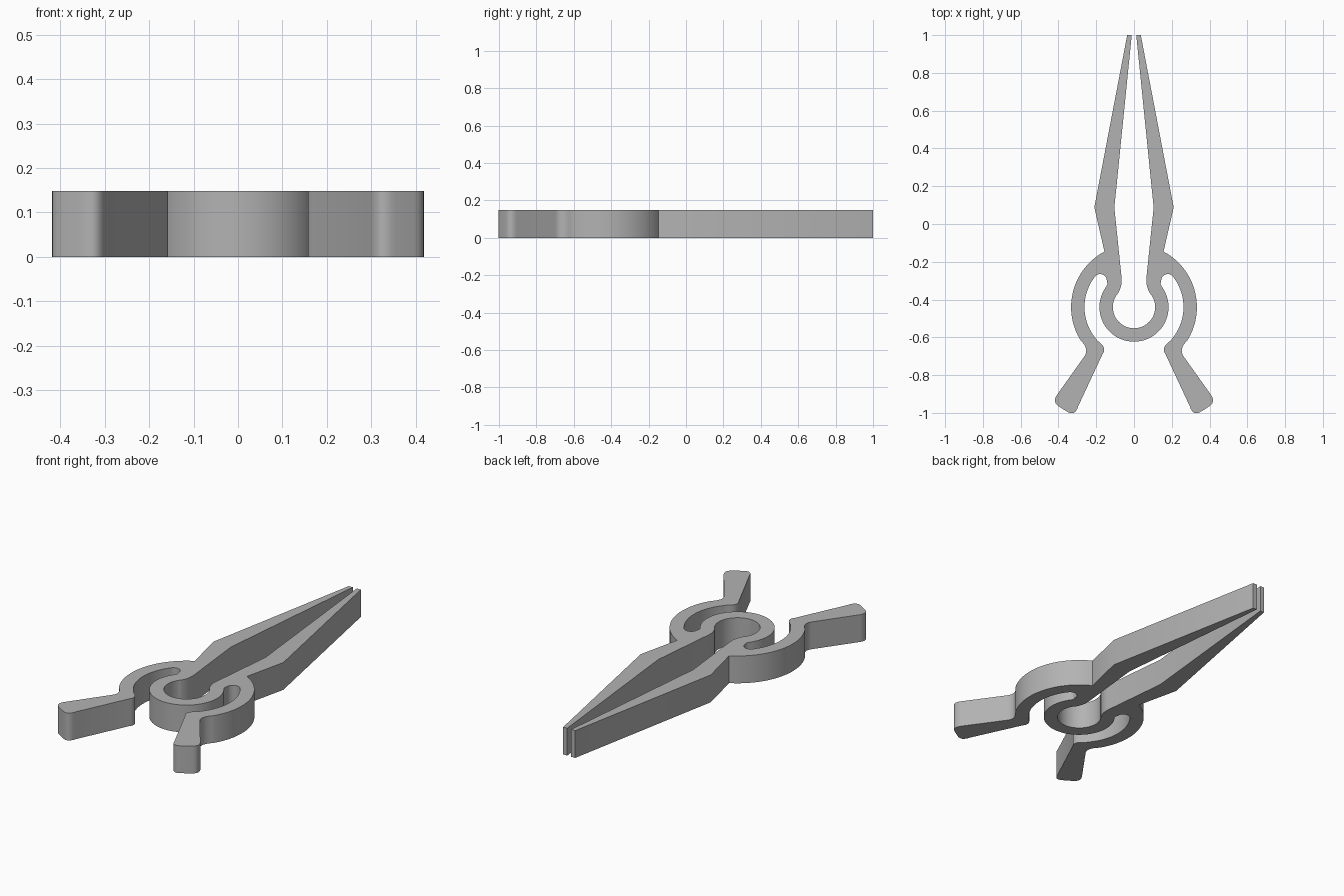
import bpy
import bmesh
from math import cos, sin, radians
from mathutils import Vector

if "Cube" in bpy.data.objects:
    bpy.data.objects.remove(bpy.data.objects["Cube"], do_unlink=True)

HEIGHT = 0.148
RING = (0, -0.44)        # shared centre of spring ring and outer arms
NECK = (0.195, -0.298)   # centre of the bend from ring to jaw
SLOT = (0.179, -0.30)    # round end of the slot


def arc(centre, radius, start, end, steps):
    angles = [radians(start + (end - start) * i / steps) for i in range(steps + 1)]
    return [Vector((centre[0] + radius * cos(a), centre[1] + radius * sin(a))) for a in angles]


def bend(a, control, b, steps=8):
    a, c, b = Vector(a), Vector(control), Vector(b)
    ts = [i / steps for i in range(steps + 1)]
    return [a * (1 - t) ** 2 + c * 2 * t * (1 - t) + b * t * t for t in ts]


# Half outline, from the inside of the ring round to its outside
half = arc(RING, 0.112, -90, 36, 24)
half += arc(NECK, 0.13, 215, 176, 8)
# jaw
half += [Vector(p) for p in ((0.104, 0.087), (0.012, 1), (0.036, 1), (0.21, 0.088))]
# outer arm and its notch
half += arc(RING, 0.333, 62, -30, 28)
half += bend((0.282, -0.616), (0.236, -0.662), (0.262, -0.70))
# handle end
half += bend((0.408, -0.905), (0.434, -0.945), (0.395, -0.968))
half += bend((0.355, -0.993), (0.312, -1.02), (0.296, -0.966))
# handle heel and inside of the arm
half += bend((0.168, -0.692), (0.138, -0.655), (0.195, -0.617))
half += arc(RING, 0.262, -40, 38, 24)
# slot end, neck and outside of the ring
half += arc(SLOT, 0.035, 42, 180, 12)
half += arc(NECK, 0.058, 200, 215, 3)
half += arc(RING, 0.183, 35, -90, 24)

# Mirror the half into one closed outline and extrude it
outline = half + [Vector((-p.x, p.y)) for p in reversed(half[1:-1])]
bm = bmesh.new()
face = bm.faces.new([bm.verts.new((p.x, p.y, 0)) for p in outline])
top = bmesh.ops.extrude_face_region(bm, geom=[face], use_keep_orig=True)
bmesh.ops.translate(bm, vec=(0, 0, HEIGHT),
                    verts=[v for v in top["geom"] if isinstance(v, bmesh.types.BMVert)])
bmesh.ops.recalc_face_normals(bm, faces=bm.faces)

mesh = bpy.data.meshes.new("spring_clip")
bm.to_mesh(mesh)
bm.free()
clip = bpy.data.objects.new("spring_clip", mesh)
bpy.context.collection.objects.link(clip)

# Single grey plastic
grey = bpy.data.materials.new("grey_plastic")
grey.use_nodes = True
colour = (0.45, 0.45, 0.45, 1)
grey.diffuse_color = colour
grey.node_tree.nodes["Principled BSDF"].inputs["Base Color"].default_value = colour
mesh.materials.append(grey)

bpy.context.view_layer.objects.active = clip
clip.select_set(True)
bpy.ops.object.shade_smooth_by_angle(angle=radians(30))
